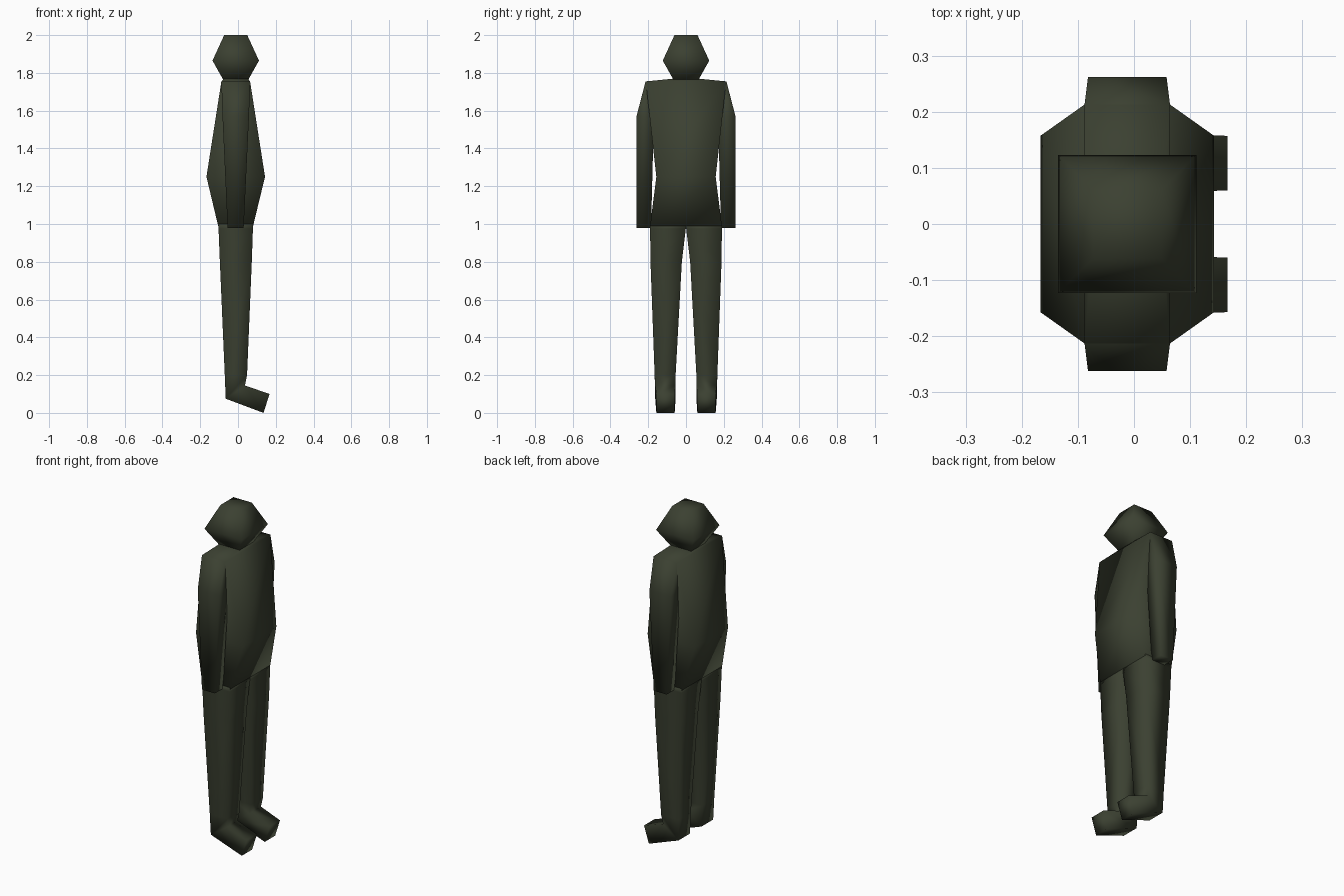
import bpy, bmesh, math

if "Cube" in bpy.data.objects:
    bpy.data.objects.remove(bpy.data.objects["Cube"])

cloth = bpy.data.materials.new("dark olive")
cloth.diffuse_color = (0.044, 0.052, 0.031, 1)
cloth.use_nodes = True
cloth.node_tree.nodes["Principled BSDF"].inputs["Base Color"].default_value = cloth.diffuse_color


def loft(name, rings, mirror=False):
    """Square tube; ring = (back x, back z, front x, front z, inner y, outer y)."""
    bm = bmesh.new()
    loops = [[bm.verts.new(p) for p in ((bx, y0, bz), (fx, y0, fz), (fx, y1, fz), (bx, y1, bz))]
             for bx, bz, fx, fz, y0, y1 in rings]
    for a, b in zip(loops, loops[1:]):
        for i in range(4):
            j = (i + 1) % 4
            bm.faces.new((a[i], a[j], b[j], b[i]))
    bm.faces.new(loops[0])
    bm.faces.new(loops[-1])
    bmesh.ops.recalc_face_normals(bm, faces=bm.faces)
    for f in bm.faces:
        f.smooth = True
    me = bpy.data.meshes.new(name)
    bm.to_mesh(me)
    bm.free()
    me.materials.append(cloth)
    ob = bpy.data.objects.new(name, me)
    bpy.context.collection.objects.link(ob)
    if mirror:
        m = ob.modifiers.new("mirror", "MIRROR")
        m.use_axis = (False, True, False)
        m.use_clip = True
    return ob


def level(z, x0, x1, y0, y1):
    return (x0, z, x1, z, y0, y1)


# Head: two square frustums, base to crown
loft("head", [level(z, -0.012 - h, -0.012 + h, -h, h)
              for z, h in ((1.74, 0.053), (1.865, 0.123), (2.0, 0.061))])

# Torso, shoulders to hips, with the shoulder slope up to the neck
loft("torso", [level(z, x0, x1, -y, y) for z, x0, x1, y in (
    (0.99, -0.105, 0.08, 0.19),
    (1.25, -0.167, 0.143, 0.157),
    (1.755, -0.088, 0.064, 0.213),
    (1.77, -0.075, 0.052, 0.06))])

# Arms hanging at the sides
loft("arms", [level(1.755, -0.088, 0.064, 0.18, 0.214),
              level(1.57, -0.082, 0.058, 0.17, 0.262),
              level(0.98, -0.055, 0.03, 0.185, 0.261)], mirror=True)

# Legs running down into the forward-pointing feet
loft("legs", [level(1.0, -0.105, 0.08, 0.001, 0.19),
              level(0.975, -0.103, 0.079, 0.001, 0.19),
              level(0.8, -0.096, 0.073, 0.022, 0.188),
              level(0.2, -0.07, 0.048, 0.055, 0.166),
              (-0.065, 0.075, 0.037, 0.145, 0.055, 0.163),
              (0.135, 0.0, 0.167, 0.1, 0.06, 0.157)], mirror=True)
